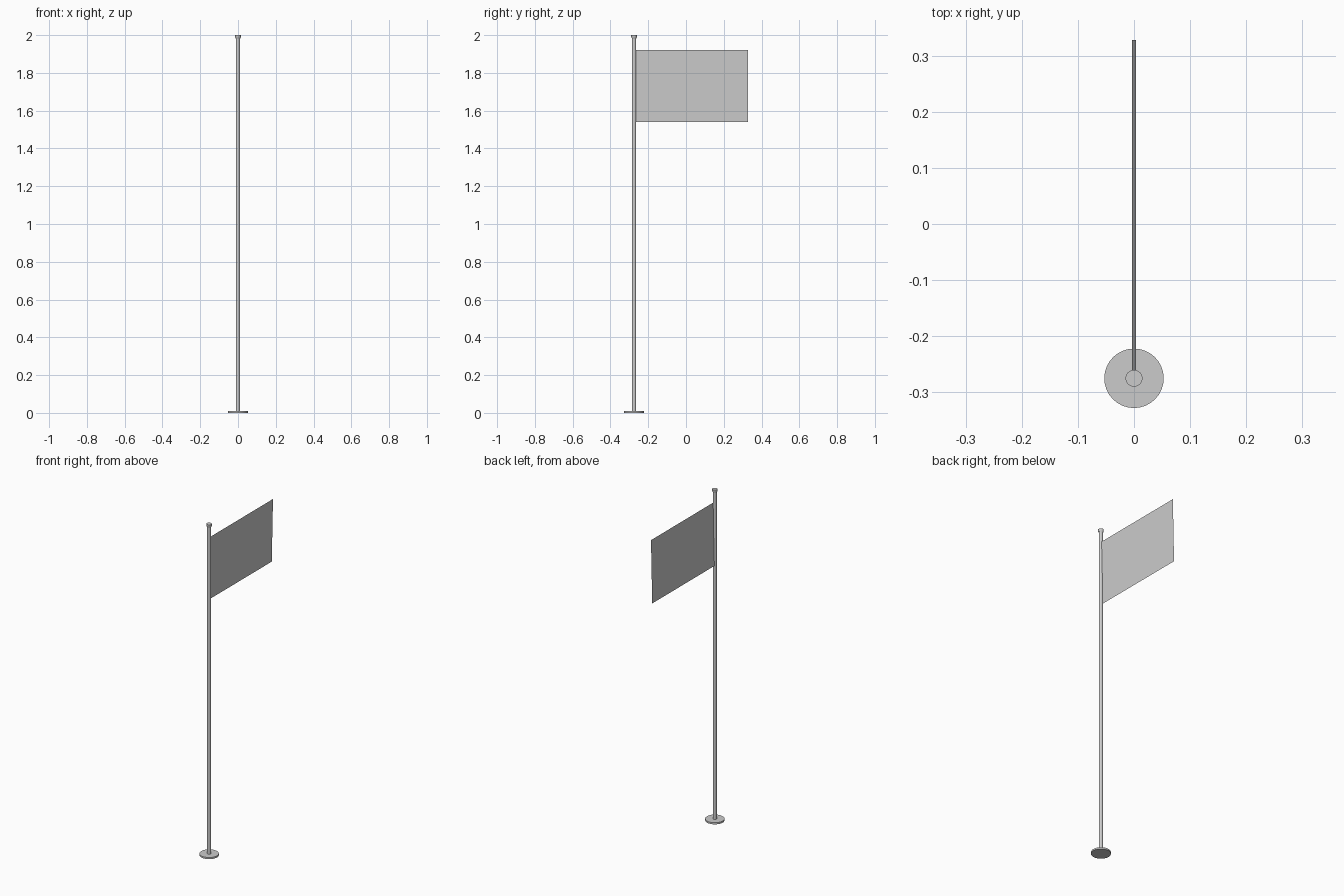
import bpy, bmesh, math

if "Cube" in bpy.data.objects:
    bpy.data.objects.remove(bpy.data.objects["Cube"])

POLE_Y = -0.275


def lathe(name, profile, sides=32):
    """Closed round part from (radius, z) points, bottom to top."""
    bm = bmesh.new()
    rings = [[bm.verts.new((r * math.cos(2 * math.pi * i / sides),
                            r * math.sin(2 * math.pi * i / sides), z))
              for i in range(sides)] for r, z in profile]
    for a, b in zip(rings, rings[1:]):
        for i in range(sides):
            j = (i + 1) % sides
            bm.faces.new((a[i], a[j], b[j], b[i]))
    bm.faces.new(rings[0][::-1])
    bm.faces.new(rings[-1])
    obj = finish(name, bm)
    obj.location.y = POLE_Y
    bpy.ops.object.select_all(action='DESELECT')
    obj.select_set(True)
    bpy.context.view_layer.objects.active = obj
    bpy.ops.object.shade_smooth_by_angle(angle=math.radians(30))
    return obj


def finish(name, bm):
    mesh = bpy.data.meshes.new(name)
    bm.to_mesh(mesh)
    bm.free()
    obj = bpy.data.objects.new(name, mesh)
    bpy.context.collection.objects.link(obj)
    return obj


# Round foot, slim pole and slightly flared cap
lathe("base_plate", [(0.053, 0), (0.053, 0.010)])
lathe("pole", [(0.011, 0.010), (0.011, 1.985)])
lathe("pole_cap", [(0.012, 1.983), (0.015, 1.989), (0.015, 2.0)])

# Thin flag sheet, leaning very slightly off vertical
bm = bmesh.new()
corners = [(-0.004, -0.266, 1.54), (-0.004, 0.328, 1.54),
           (0.004, 0.328, 1.92), (0.004, -0.266, 1.92)]
bm.faces.new([bm.verts.new(c) for c in corners])
finish("flag", bm)
